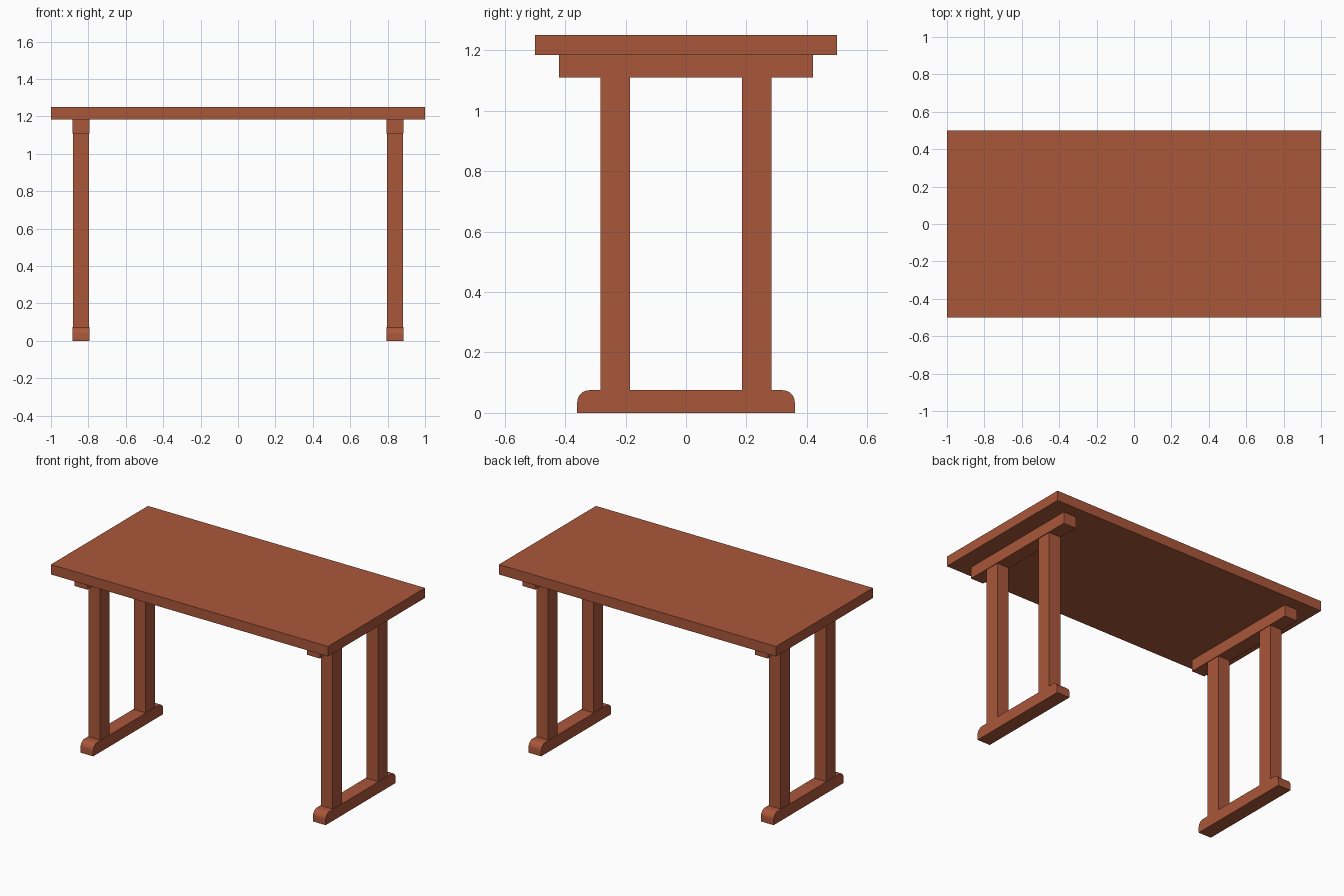
import bpy, bmesh, math

if "Cube" in bpy.data.objects:
    bpy.data.objects.remove(bpy.data.objects["Cube"])

wood = bpy.data.materials.new("reddish_brown_wood")
wood.diffuse_color = (0.40, 0.095, 0.043, 1)
wood.use_nodes = True
wood.node_tree.nodes["Principled BSDF"].inputs["Base Color"].default_value = wood.diffuse_color


def finish(name, bm):
    bmesh.ops.recalc_face_normals(bm, faces=bm.faces)
    mesh = bpy.data.meshes.new(name)
    bm.to_mesh(mesh)
    bm.free()
    mesh.materials.append(wood)
    obj = bpy.data.objects.new(name, mesh)
    bpy.context.collection.objects.link(obj)
    return obj


def box(name, x, y, z):
    """Box from (min, max) ranges on each axis."""
    bm = bmesh.new()
    bmesh.ops.create_cube(bm, size=1)
    for v in bm.verts:
        for i, (lo, hi) in enumerate((x, y, z)):
            v.co[i] = hi if v.co[i] > 0 else lo
    return finish(name, bm)


def rounded_foot(name, x, half_len, height, radius, steps=8):
    """Foot rail: side profile with rounded upper ends, extruded along x."""
    pts = [(-half_len, 0), (half_len, 0)]
    for start, cy in ((0, half_len - radius), (90, radius - half_len)):
        for i in range(steps + 1):
            a = math.radians(start + 90 * i / steps)
            pts.append((cy + radius * math.cos(a), height - radius + radius * math.sin(a)))
    bm = bmesh.new()
    face = bm.faces.new([bm.verts.new((x[0], y, z)) for y, z in pts])
    ext = bmesh.ops.extrude_face_region(bm, geom=[face])
    moved = [g for g in ext["geom"] if isinstance(g, bmesh.types.BMVert)]
    bmesh.ops.translate(bm, verts=moved, vec=(x[1] - x[0], 0, 0))
    # smooth only the rounded ends
    obj = finish(name, bm)
    bpy.context.view_layer.objects.active = obj
    obj.select_set(True)
    bpy.ops.object.shade_smooth_by_angle(angle=math.radians(30))
    obj.select_set(False)
    return obj


# Table top
box("table_top", (-1, 1), (-0.5, 0.5), (1.185, 1.25))

# Two trestle ends: foot, two posts, upper rail
for side, cx in (("left", -0.839), ("right", 0.839)):
    rail_x = (cx - 0.046, cx + 0.046)
    post_x = (cx - 0.042, cx + 0.042)
    rounded_foot(side + "_foot", rail_x, 0.36, 0.075, 0.04)
    box(side + "_upper_rail", rail_x, (-0.42, 0.42), (1.11, 1.185))
    for end, cy in (("front", -0.234), ("back", 0.234)):
        box(f"{side}_{end}_post", post_x, (cy - 0.049, cy + 0.049), (0.075, 1.11))
